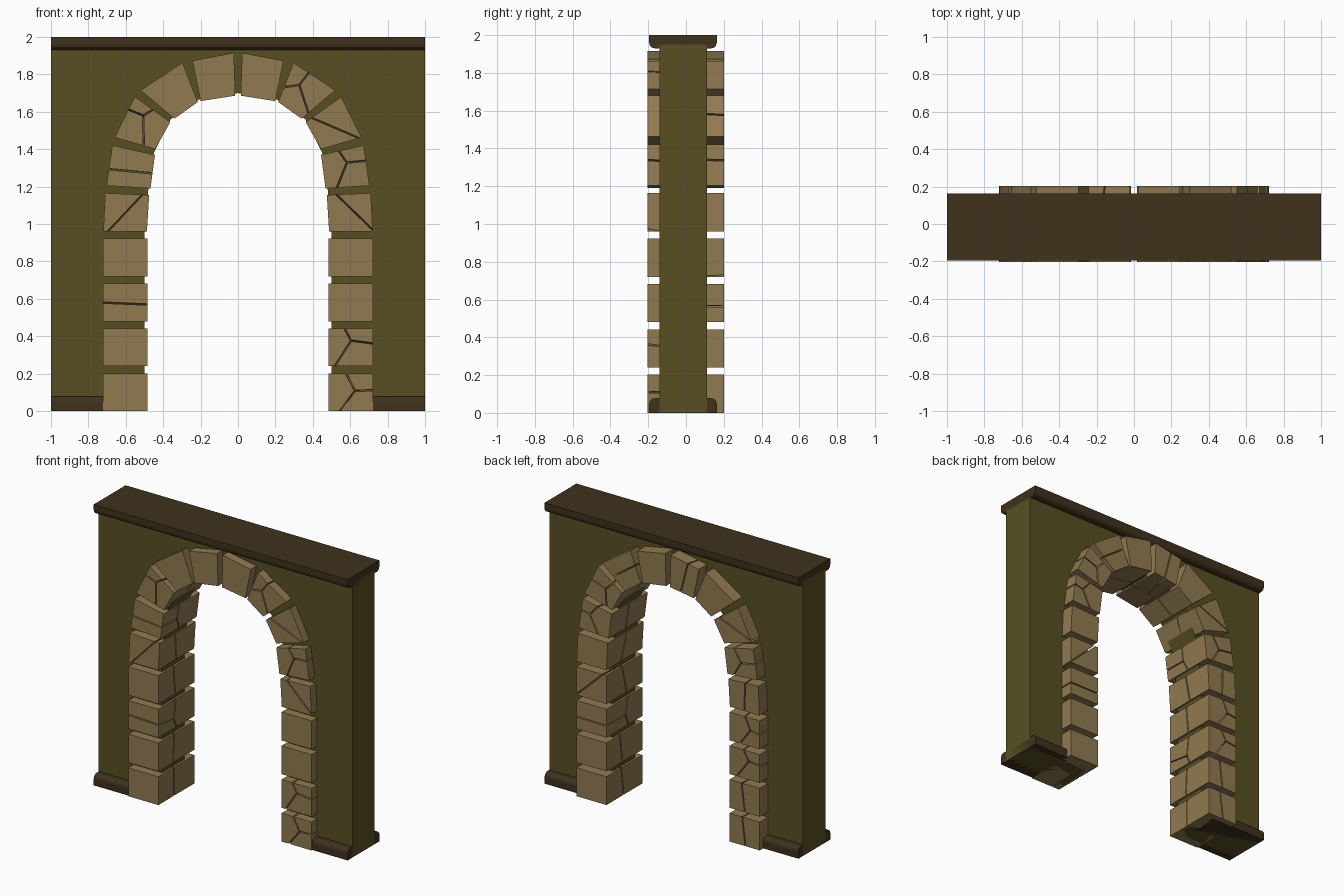
import bpy, bmesh, math, random
from mathutils import Vector

if "Cube" in bpy.data.objects:
    bpy.data.objects.remove(bpy.data.objects["Cube"])

random.seed(4)


def material(name, rgb):
    m = bpy.data.materials.new(name)
    m.diffuse_color = (*rgb, 1)
    m.use_nodes = True
    m.node_tree.nodes["Principled BSDF"].inputs["Base Color"].default_value = m.diffuse_color
    return m


STONE = material("sandstone", (0.285, 0.195, 0.082))
PLASTER = material("olive_plaster", (0.098, 0.078, 0.017))
WOOD = material("dark_trim", (0.05, 0.031, 0.012))


def make_object(name, bm, mat):
    bmesh.ops.recalc_face_normals(bm, faces=bm.faces)
    me = bpy.data.meshes.new(name)
    bm.to_mesh(me)
    bm.free()
    me.materials.append(mat)
    ob = bpy.data.objects.new(name, me)
    bpy.context.collection.objects.link(ob)
    return ob


def prism(points, offset):
    bm = bmesh.new()
    f = bm.faces.new([bm.verts.new(p) for p in points])
    r = bmesh.ops.extrude_face_region(bm, geom=[f])
    bmesh.ops.translate(bm, vec=offset,
                        verts=[v for v in r["geom"] if isinstance(v, bmesh.types.BMVert)])
    bmesh.ops.recalc_face_normals(bm, faces=bm.faces)
    return bm


# Wall with the arched opening
half = [(.5, 0), (.5, .94), (.48, 1.18), (.45, 1.38), (.36, 1.56), (.21, 1.665)]
outline = [(1, 0), (1, 1.95), (-1, 1.95), (-1, 0)]
outline += [(-x, z) for x, z in half] + [(0, 1.70)] + half[::-1]
make_object("wall", prism([(x, -.14, z) for x, z in outline], (0, .25, 0)), PLASTER)


# Top rail and base rails: a bar with two rounded long edges
def rail(name, x0, x1, z_flat, z_round):
    r, s = .03, 1 if z_round > z_flat else -1
    prof = [(-.195, z_flat)]
    for cy, a0 in ((-.195 + r, 180), (.163 - r, 90)):
        for i in range(4):
            a = math.radians(a0 - i * 30)
            prof.append((cy + r * math.cos(a), z_round - s * r + s * r * math.sin(a)))
    prof.append((.163, z_flat))
    make_object(name, prism([(x0, y, z) for y, z in prof], (x1 - x0, 0, 0)), WOOD)


rail("top_rail", -1, 1, 2.0, 1.93)
rail("base_rail_right", .55, 1, 0, .078)
rail("base_rail_left", -1, -.55, 0, .078)

# Stone outlines: inner bottom, outer bottom, outer top, inner top
quads = [[(.485, z), (.722, z), (.722, z + .202), (.485, z + .202)] for z in (0, .24, .48, .72)]
quads += [
    [(.487, .96), (.72, .96), (.71, 1.165), (.475, 1.155)],
    [(.468, 1.19), (.703, 1.205), (.672, 1.42), (.444, 1.37)],
    [(.443, 1.40), (.66, 1.463), (.552, 1.68), (.362, 1.545)],
    [(.34, 1.563), (.52, 1.715), (.297, 1.862), (.215, 1.652)],
    [(.20, 1.657), (.243, 1.873), (.022, 1.915), (.015, 1.686)],
]

# Crack patterns: cell centres across (inner to outer) and up each stone
PATTERNS = {
    "W": [(.5, .5)],
    "H": [(.5, .15), (.5, .65)],
    "V": [(.25, .5), (.75, .5)],
    "D": [(.3, .3), (.7, .7)],
    "Y": [(.25, .6), (.78, .9), (.72, .25)],
}
LAYOUT = {
    "left": (-1, "WWHWDHYWW", "VVYYVYDWH"),
    "right": (1, "YYWWDYDYW", "WWHDWYYVW"),
}


def in_quad(q, u, v):
    a, b, c, d = (Vector((p[0], 0, p[1])) for p in q)
    return a.lerp(b, u).lerp(d.lerp(c, u), v)


# One convex fragment of a stone, cut back from every neighbouring cell
def fragment(q, seed, others):
    bm = prism([(x, -.203, z) for x, z in q], (0, .405, 0))
    for o in others:
        n = (o - seed).normalized()
        r = bmesh.ops.bisect_plane(bm, geom=bm.verts[:] + bm.edges[:] + bm.faces[:],
                                   plane_co=(o + seed) / 2 - n * .004, plane_no=n,
                                   clear_outer=True)
        cut = [e for e in r["geom_cut"] if isinstance(e, bmesh.types.BMEdge)]
        if cut:
            bmesh.ops.holes_fill(bm, edges=cut, sides=0)
    return bm


# Cracked stones lining both sides of the arch
for side, (s, front, back) in LAYOUT.items():
    for i, quad in enumerate(quads):
        q = [(s * x, z) for x, z in quad]
        seeds = []
        for y, key in ((-.1, front[i]), (.1, back[i])):
            for u, v in PATTERNS[key]:
                p = in_quad(q, u + random.uniform(-.06, .06), v + random.uniform(-.06, .06))
                seeds.append(p + Vector((0, y + random.uniform(-.015, .015), 0)))
        stone = bmesh.new()
        for p in seeds:
            piece = fragment(q, p, [o for o in seeds if o is not p])
            tmp = bpy.data.meshes.new("fragment")
            piece.to_mesh(tmp)
            piece.free()
            stone.from_mesh(tmp)
            bpy.data.meshes.remove(tmp)
        make_object(f"arch_stone_{side}_{i + 1}", stone, STONE)
